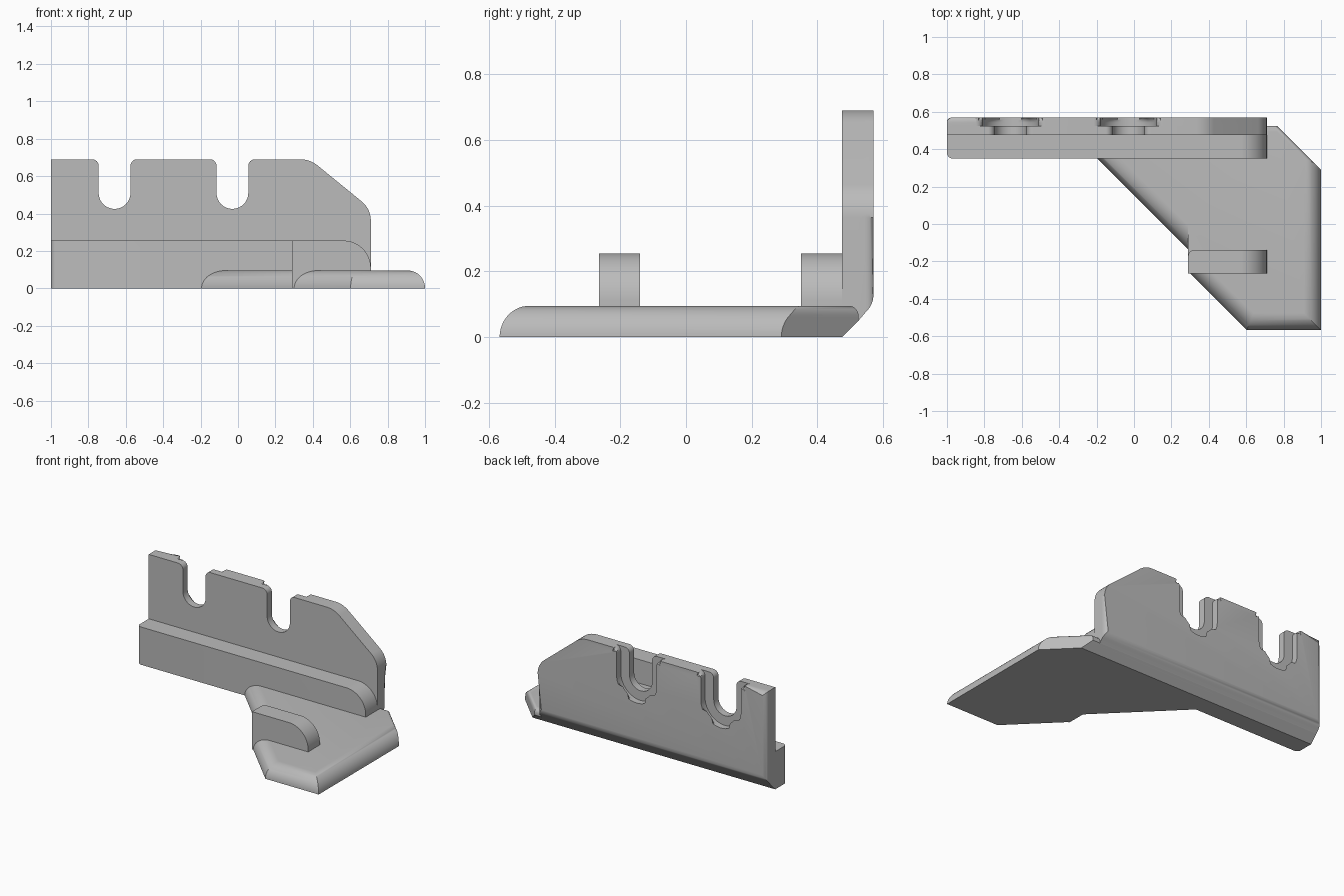
import bpy, bmesh, math
from mathutils import Vector

cube = bpy.data.objects.get("Cube")
if cube:
    bpy.data.objects.remove(cube, do_unlink=True)

grey = bpy.data.materials.new("plain grey")
grey.use_nodes = True
grey.diffuse_color = (0.5, 0.5, 0.5, 1)
grey.node_tree.nodes["Principled BSDF"].inputs["Base Color"].default_value = (0.5, 0.5, 0.5, 1)


def finish(name, bm):
    bmesh.ops.recalc_face_normals(bm, faces=bm.faces[:])
    mesh = bpy.data.meshes.new(name)
    bm.to_mesh(mesh)
    bm.free()
    mesh.materials.append(grey)
    obj = bpy.data.objects.new(name, mesh)
    bpy.context.collection.objects.link(obj)
    bpy.ops.object.select_all(action='DESELECT')
    obj.select_set(True)
    bpy.context.view_layer.objects.active = obj
    bpy.ops.object.shade_smooth_by_angle(angle=math.radians(32))
    return obj


def rounded(corners, steps=10):
    """Turn (u, v, radius) corners into an outline with arc fillets."""
    out = []
    for i, (u, v, r) in enumerate(corners):
        p = Vector((u, v))
        if r == 0:
            out.append(p)
            continue
        a = (Vector(corners[i - 1][:2]) - p).normalized()
        b = (Vector(corners[(i + 1) % len(corners)][:2]) - p).normalized()
        half = a.angle(b) / 2
        centre = p + (a + b).normalized() * r / math.sin(half)
        start = p + a * r / math.tan(half) - centre
        end = p + b * r / math.tan(half) - centre
        for k in range(steps + 1):
            t = k / steps
            out.append(centre + (start.lerp(end, t)).normalized() * r)
    return out


def loft(rings):
    """Skin a list of matching closed rings and cap both ends."""
    bm = bmesh.new()
    rows = [[bm.verts.new(p) for p in ring] for ring in rings]
    n = len(rows[0])
    for low, high in zip(rows, rows[1:]):
        for i in range(n):
            j = (i + 1) % n
            bm.faces.new((low[i], low[j], high[j], high[i]))
    bm.faces.new(rows[0])
    bm.faces.new(rows[-1][::-1])
    return bm, rows


# Upright wall: thin-slotted front layer and wide-recessed back layer
WALL_FRONT, WALL_STEP, WALL_BACK = 0.475, 0.525, 0.57
TOP, RIGHT = 0.69, 0.71
SLOT_CENTRES = (-0.66, -0.03)


def wall_outline(half_width):
    corners = [(-1, 0, 0), (-1, TOP, 0)]
    floor = 0.51 - half_width
    arc = half_width * 0.995
    for c in SLOT_CENTRES:
        corners += [(c - half_width, TOP, 0.035), (c - half_width, floor, arc),
                    (c + half_width, floor, arc), (c + half_width, TOP, 0.035)]
    corners += [(0.385, TOP, 0.15), (RIGHT, 0.425, 0.13), (RIGHT, 0, 0)]
    return rounded(corners)


def wall_layer(name, half_width, y0, y1, round_back):
    # The underside rises backwards at 45 degrees
    outline = wall_outline(half_width)
    rings = [[(p.x, y, max(p.y, y - WALL_FRONT)) for p in outline] for y in (y0, y1)]
    bm, rows = loft(rings)
    if round_back:
        back = set(rows[1])
        rim = [e for e in bm.edges if e.verts[0] in back and e.verts[1] in back]
        bmesh.ops.bevel(bm, geom=rim, offset=0.028, segments=5, profile=0.5,
                        affect='EDGES', clamp_overlap=False)
    return finish(name, bm)


wall_layer("wall_front_layer", 0.085, WALL_FRONT, WALL_STEP, False)
wall_layer("wall_back_layer", 0.15, WALL_STEP, WALL_BACK, True)


# Rail and tab: bars with a rounded upper right end and one eased upright edge
def bar(name, x0, y0, y1, eased_y):
    outline = rounded([(x0, 0, 0), (x0, 0.255, 0), (RIGHT, 0.255, 0.145), (RIGHT, 0, 0)], 14)
    bm, rows = loft([[(p.x, y, p.y) for p in outline] for y in (y0, y1)])
    edge = [e for e in bm.edges
            if all(abs(v.co.x - x0) < 1e-4 and abs(v.co.y - eased_y) < 1e-4 for v in e.verts)]
    bmesh.ops.bevel(bm, geom=edge, offset=0.03, segments=5, profile=0.5, affect='EDGES')
    return finish(name, bm)


bar("rail", -1, 0.35, WALL_FRONT, 0.35)
bar("tab", 0.29, -0.265, -0.14, -0.14)

# Base plate: quarter-round outer edges, eased back edges
HEIGHT, ROUND, EASE = 0.095, 0.09, 0.03


def plate_ring(angle):
    z = HEIGHT * math.sin(angle)
    inset = ROUND * (1 - math.cos(angle))
    lift = min(1, max(0, (z - HEIGHT + EASE) / EASE))
    ease = EASE * (1 - math.sqrt(1 - lift * lift))
    side = 0.155 + inset * math.sqrt(2)
    nose = 0.035 + inset * math.sqrt(2)
    front = -0.567 + inset
    right = 1 - inset
    back = min(WALL_FRONT + z, 0.525) - ease
    corner = 1.29 - ease
    xy = [(side - 0.36, 0.36), (0.29, side - 0.29), (0.29, nose - 0.29),
          (nose - front, front), (right, front), (right, corner - right),
          (corner - back, back), (side - 0.36, back)]
    return [(x, y, z) for x, y in xy]


plate, _ = loft([plate_ring(math.pi / 2 * k / 14) for k in range(15)])
finish("base_plate", plate)
